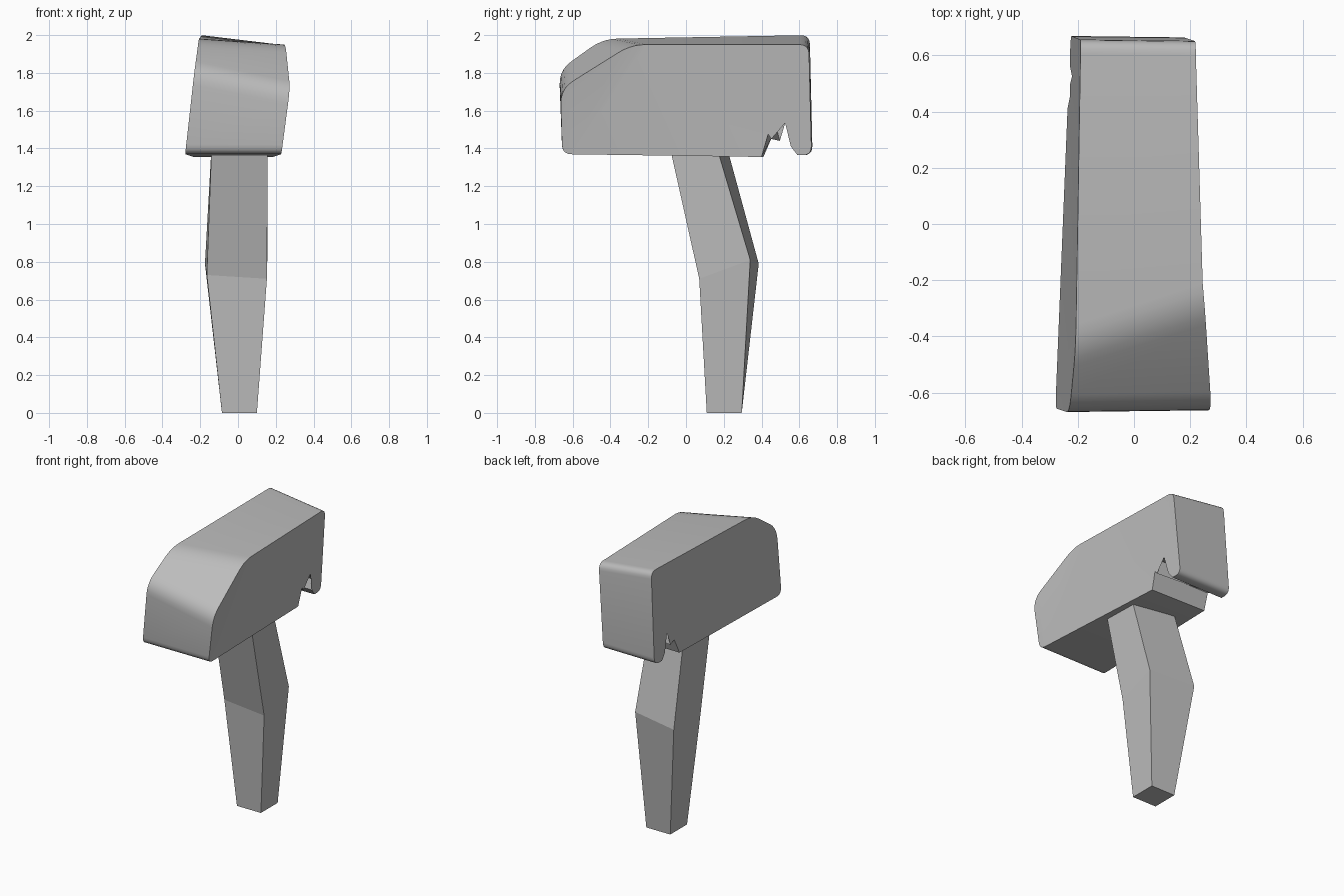
import bpy, bmesh, math
from mathutils import Vector

if "Cube" in bpy.data.objects:
    bpy.data.objects.remove(bpy.data.objects["Cube"])

grey = bpy.data.materials.new("plain grey")
grey.diffuse_color = (0.5, 0.5, 0.5, 1)
grey.use_nodes = True
grey.node_tree.nodes["Principled BSDF"].inputs["Base Color"].default_value = grey.diffuse_color


def loft(name, rings):
    """Join equal rings of points into a closed solid with capped ends."""
    bm = bmesh.new()
    loops = [[bm.verts.new(p) for p in ring] for ring in rings]
    for a, b in zip(loops, loops[1:]):
        n = len(a)
        for i in range(n):
            j = (i + 1) % n
            bm.faces.new((a[i], a[j], b[j], b[i]))
    caps = [bm.faces.new(loops[0]), bm.faces.new(loops[-1])]
    bmesh.ops.triangulate(bm, faces=caps)
    bmesh.ops.recalc_face_normals(bm, faces=bm.faces)
    mesh = bpy.data.meshes.new(name)
    bm.to_mesh(mesh)
    bm.free()
    mesh.materials.append(grey)
    obj = bpy.data.objects.new(name, mesh)
    bpy.context.collection.objects.link(obj)
    return obj


def rounded(corners, steps=5):
    """Round each (y, z, reach) corner; reach 0 stays sharp."""
    out = []
    for i, (y, z, r) in enumerate(corners):
        p = Vector((y, z))
        if r == 0:
            out.append(p)
            continue
        a = p + (Vector(corners[i - 1][:2]) - p).normalized() * r
        b = p + (Vector(corners[(i + 1) % len(corners)][:2]) - p).normalized() * r
        for k in range(steps + 1):
            t = k / steps
            out.append(a * (1 - t) ** 2 + p * 2 * t * (1 - t) + b * t * t)
    return out


# Leaning, tapering side walls of the head
def left_x(y, z):
    f, t = (0.66 - y) / 1.32, (z - 1.37) / 0.62
    return -0.225 + 0.035 * t + f * (-0.055 + 0.035 * t)


def right_x(y, z):
    f, t = (0.66 - y) / 1.32, (z - 1.37) / 0.58
    return 0.175 + 0.045 * t + 0.055 * f * (1 - t) + 0.085 * t * f ** 3


# Head: sloped front, rounded corners, hooked notch across the lower back
left = rounded([(-0.655, 1.37, .05), (-0.672, 1.815, .08), (-0.44, 1.98, .08),
                (0.655, 2.0, .05), (0.67, 1.363, .05),
                (.59, 1.365, 0), (.557, 1.41, 0), (.577, 1.475, 0),
                (.525, 1.535, 0), (.465, 1.555, 0), (.497, 1.44, 0),
                (.455, 1.46, 0), (.41, 1.355, 0)])
right = rounded([(-0.655, 1.37, .05), (-0.665, 1.715, .08), (-0.29, 1.95, .08),
                 (0.65, 1.95, .05), (0.665, 1.363, .05),
                 (.59, 1.365, 0), (.555, 1.41, 0), (.577, 1.475, 0),
                 (.525, 1.535, 0), (.42, 1.575, 0), (.452, 1.45, 0),
                 (.435, 1.475, 0), (.40, 1.355, 0)])
head = loft("head", [[(left_x(*p), *p) for p in left],
                     [(right_x(*p), *p) for p in right]])
bpy.context.view_layer.objects.active = head
head.select_set(True)
bpy.ops.object.shade_smooth_by_angle(angle=math.radians(28))
head.select_set(False)

# Handle: four-sided, bent backwards in the middle, tapering to the foot
loft("handle", [
    [(-.085, .11, 0), (.10, .11, 0), (.10, .295, 0), (-.085, .295, 0)],
    [(-.165, .085, .73), (.153, .07, .71), (.155, .34, .81), (-.175, .385, .79)],
    [(-.138, -.095, 1.45), (.158, -.095, 1.45), (.155, .15, 1.45), (-.138, .205, 1.45)],
])
